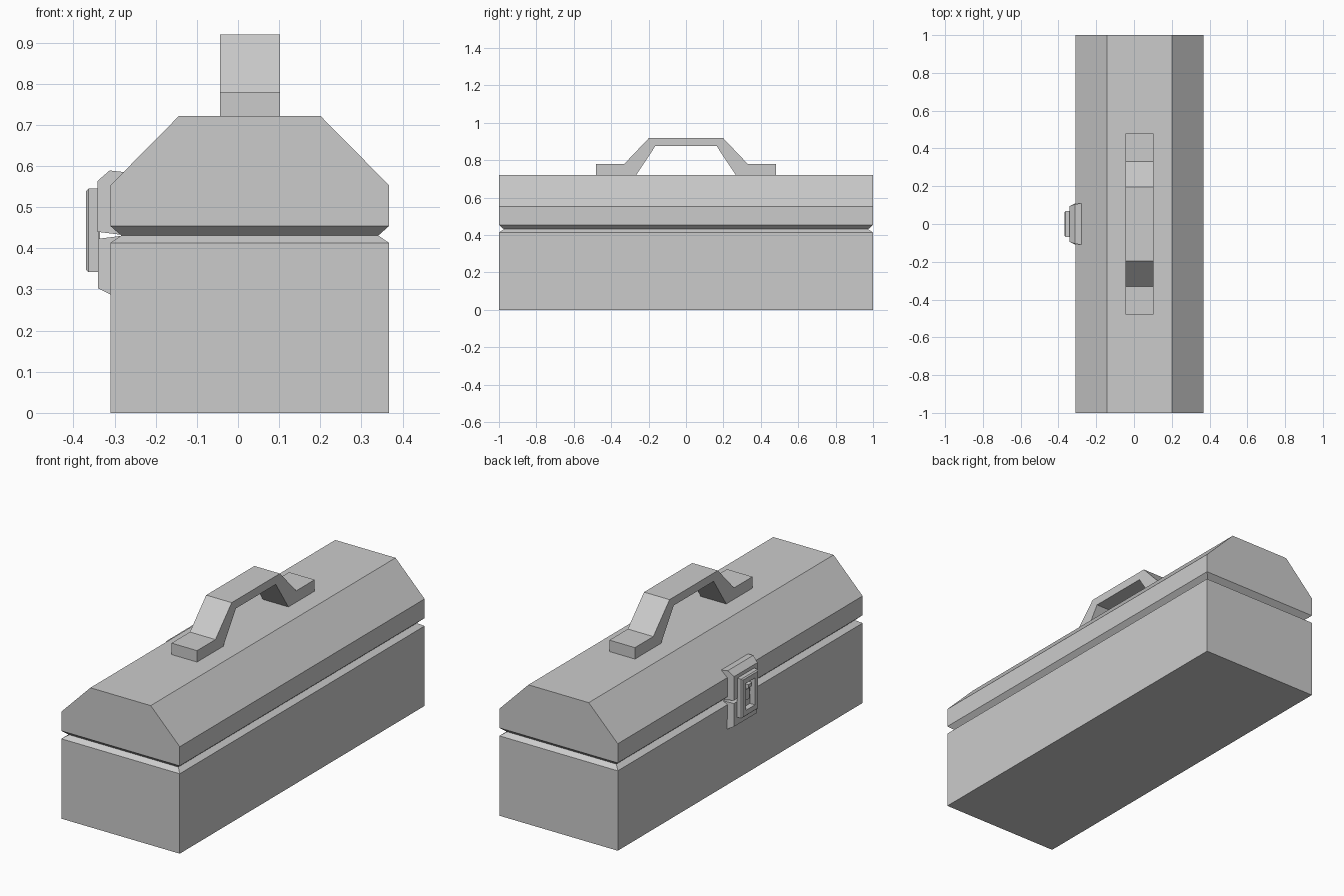
import bpy, bmesh

if "Cube" in bpy.data.objects:
    bpy.data.objects.remove(bpy.data.objects["Cube"])

X0, X1 = -0.31, 0.367


def finish(name, bm):
    bmesh.ops.recalc_face_normals(bm, faces=bm.faces)
    me = bpy.data.meshes.new(name)
    bm.to_mesh(me)
    bm.free()
    ob = bpy.data.objects.new(name, me)
    bpy.context.collection.objects.link(ob)
    return ob


def loft(name, rings):
    """Closed solid through matching rings of points."""
    bm = bmesh.new()
    loops = [[bm.verts.new(p) for p in ring] for ring in rings]
    n = len(loops[0])
    for a, b in zip(loops, loops[1:]):
        for i in range(n):
            j = (i + 1) % n
            bm.faces.new((a[i], a[j], b[j], b[i]))
    bm.faces.new(loops[0])
    bm.faces.new(loops[-1])
    return finish(name, bm)


def rect(x0, x1, y, z):
    return [(x0, -y, z), (x1, -y, z), (x1, y, z), (x0, y, z)]


def side_plate(name, pts):
    """Profile of (x, z, half width) mirrored across y = 0."""
    return loft(name, [[(x, s * w, z) for x, z, w in pts] for s in (-1, 1)])


def frame(name, x_back, x_front, y, z0, z1, border):
    """Rectangular ring with an open centre, facing -x."""
    bm = bmesh.new()
    rings = []
    for x, b in ((x_back, 0), (x_front + 0.006, 0), (x_front, 0.006),
                 (x_front, border), (x_back, border)):
        rings.append([bm.verts.new((x, sy * (y - b), z)) for sy, z in
                      ((-1, z0 + b), (1, z0 + b), (1, z1 - b), (-1, z1 - b))])
    for k in range(5):
        a, c = rings[k], rings[(k + 1) % 5]
        for i in range(4):
            j = (i + 1) % 4
            bm.faces.new((a[i], a[j], c[j], c[i]))
    return finish(name, bm)


# Box and lid, meeting at a V-shaped seam
IN = 0.026
loft("box_body", [rect(X0, X1, 1, 0), rect(X0, X1, 1, 0.413),
                  rect(X0 + IN, X1 - IN, 1 - IN, 0.431)])
loft("lid", [rect(X0 + IN, X1 - IN, 1 - IN, 0.431), rect(X0, X1, 1, 0.454),
             rect(X0, X1, 1, 0.553), rect(-0.144, 0.201, 1, 0.721)])

# Carry handle
half = [(0.48, 0.721), (0.48, 0.78), (0.33, 0.78), (0.197, 0.92)]
inner = [(0.163, 0.877), (0.266, 0.721)]
profile = (half + [(-y, z) for y, z in reversed(half)]
           + [(-y, z) for y, z in reversed(inner)] + inner)
loft("handle", [[(x, y, z) for y, z in profile] for x in (-0.044, 0.102)])

# Latch plates on lid and box
side_plate("latch_upper_plate", [
    (-0.275, 0.585, 0.11), (-0.312, 0.589, 0.105), (-0.342, 0.563, 0.095),
    (-0.342, 0.44, 0.095), (-0.285, 0.433, 0.11)])
side_plate("latch_lower_plate", [
    (-0.285, 0.43, 0.11), (-0.34, 0.423, 0.095),
    (-0.34, 0.303, 0.095), (-0.309, 0.287, 0.11)])

# Buckle frame and its catch
frame("latch_buckle", -0.338, -0.369, 0.068, 0.342, 0.545, 0.032)
side_plate("latch_catch", [
    (-0.335, 0.5, 0.018), (-0.367, 0.497, 0.015),
    (-0.367, 0.48, 0.015), (-0.35, 0.465, 0.018),
    (-0.35, 0.41, 0.018), (-0.335, 0.405, 0.018)])
